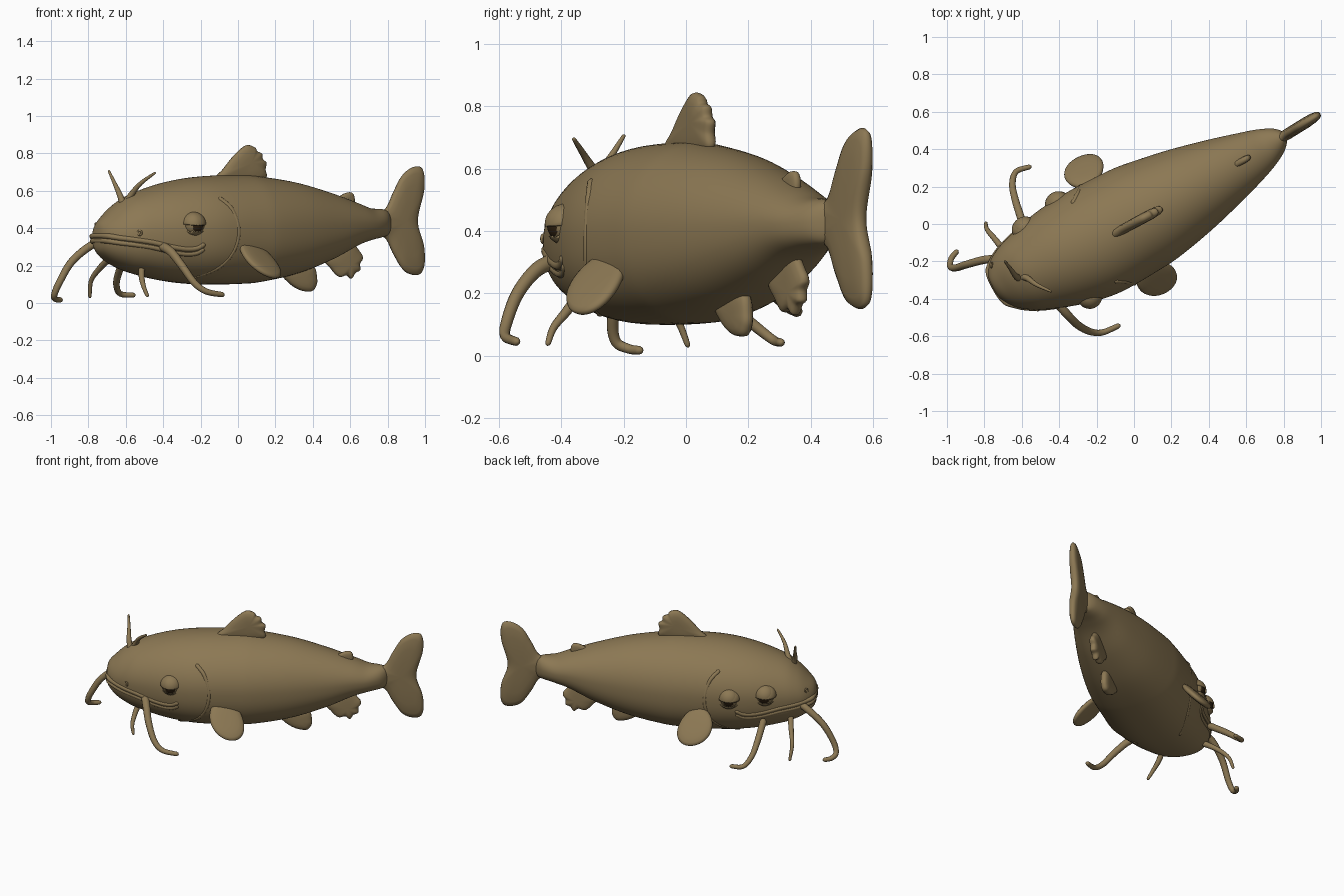
import bpy, bmesh, math
from mathutils import Vector

if "Cube" in bpy.data.objects:
    bpy.data.objects.remove(bpy.data.objects["Cube"])

def material(name, col):
    m = bpy.data.materials.new(name)
    m.diffuse_color = (*col, 1)
    m.use_nodes = True
    m.node_tree.nodes["Principled BSDF"].inputs["Base Color"].default_value = m.diffuse_color
    return m

BROWN = material("olive brown", (0.262, 0.188, 0.088))
DARK = material("dark brown", (0.03, 0.016, 0.006))
T = Vector((0.877, 0.48, 0))     # along the fish, towards the tail
N = Vector((-0.48, 0.877, 0))    # across the fish, towards its far side
Z = Vector((0, 0, 1))
BELLY = 2.4                      # roundness of the fuller lower half

def smooth_path(pts, n=8, closed=False):
    """Catmull-Rom samples through points of any dimension."""
    k, out = len(pts), []
    get = lambda i: pts[i % k] if closed else pts[max(0, min(k - 1, i))]
    for i in range(k if closed else k - 1):
        a, b, c, d = get(i - 1), get(i), get(i + 1), get(i + 2)
        for j in range(n):
            t = j / n
            out.append(tuple(0.5 * (2 * q + (r - p) * t + (2 * p - 5 * q + 4 * r - s) * t * t
                             + (3 * q - p - 3 * r + s) * t ** 3) for p, q, r, s in zip(a, b, c, d)))
    return out if closed else out + [tuple(pts[-1])]

def finish(name, bm):
    bmesh.ops.recalc_face_normals(bm, faces=bm.faces)
    for f in bm.faces:
        f.smooth = True
    me = bpy.data.meshes.new(name)
    bm.to_mesh(me)
    bm.free()
    me.materials.append(BROWN)
    me.materials.append(DARK)
    ob = bpy.data.objects.new(name, me)
    bpy.context.collection.objects.link(ob)
    return ob

def skin(bm, rings):
    """Bridge equal closed rings of points and cap both ends."""
    vs = [[bm.verts.new(p) for p in r] for r in rings]
    n = len(vs[0])
    for a, b in zip(vs, vs[1:]):
        for i in range(n):
            bm.faces.new((a[i], a[(i + 1) % n], b[(i + 1) % n], b[i]))
    bm.faces.new(vs[0])
    bm.faces.new(vs[-1][::-1])

def tube(name, pts, r0, r1, n=8):
    path = [Vector(p) for p in smooth_path(pts, n)]
    rings, up = [], None
    m = len(path)
    # rounded extra rings close the ends
    for i, p in enumerate(path):
        d = (path[min(m - 1, i + 1)] - path[max(0, i - 1)]).normalized()
        up = d.orthogonal() if up is None else up - d * up.dot(d)
        up.normalize()
        side, r = d.cross(up), r0 + (r1 - r0) * i / (m - 1)
        ring = lambda q, k: [q + k * (up * math.cos(a) + side * math.sin(a))
                             for a in (j * math.tau / 12 for j in range(12))]
        if i == 0:
            rings += [ring(p - d * r, r * 0.2), ring(p - d * r * 0.6, r * 0.75)]
        rings.append(ring(p, r))
        if i == m - 1:
            rings += [ring(p + d * r * 0.6, r * 0.75), ring(p + d * r, r * 0.2)]
    bm = bmesh.new()
    skin(bm, rings)
    return finish(name, bm)

def pillow(name, pts, normal, thick):
    """Fin: outline filled as a lens that thins towards its rim."""
    pts = [Vector(p) for p in pts]
    c = sum(pts, Vector()) / len(pts)
    prof = [(0.03, 1), (0.35, 1), (0.65, 0.9), (0.87, 0.7), (0.97, 0.42), (1, 0)]
    prof = prof + [(r, -h) for r, h in prof[-2::-1]]
    bm = bmesh.new()
    skin(bm, [[c + (p - c) * r + normal * thick * 0.5 * h for p in pts] for r, h in prof])
    return finish(name, bm)

# Body stations: centre x, centre y, half width, bottom, top
STATIONS = smooth_path([
    (-.754, -.344, .015, .335, .365), (-.744, -.339, .075, .28, .425), (-.70, -.32, .14, .232, .478),
    (-.64, -.295, .185, .193, .535), (-.56, -.26, .222, .16, .585), (-.40, -.185, .275, .12, .642),
    (-.22, -.10, .303, .10, .675), (0, .02, .298, .102, .685), (.12, .083, .283, .115, .675),
    (.30, .182, .243, .158, .645), (.48, .282, .19, .23, .592), (.62, .36, .142, .305, .54),
    (.70, .407, .11, .335, .508), (.76, .443, .077, .35, .503), (.79, .462, .05, .36, .495), (.81, .475, .02, .38, .475)], 6)

def station(x):
    for a, b in zip(STATIONS, STATIONS[1:]):
        if x <= b[0]:
            k = max(0, (x - a[0]) / (b[0] - a[0]))
            return [p + (q - p) * k for p, q in zip(a, b)]
    return STATIONS[-1]

def centre_y(x):
    return station(x)[1] if x < 0.74 else 0.431 + (x - 0.74) * 0.62

def girth(s):
    """Share of the half width at relative height s, -1 bottom to 1 top."""
    e = BELLY if s < 0 else 2
    return max(0, 1 - abs(s) ** e) ** (1 / e)

def surf(x, z, side, out=0.0):
    """Point on the skin at a station, a height and a side (+1 far, -1 near)."""
    cx, cy, w, lo, hi = station(x)
    s = max(-1, min(1, (z - (lo + hi) / 2) / ((hi - lo) / 2)))
    return Vector((cx, cy, 0)) + N * side * (w * girth(s) + out) + Z * z

bm = bmesh.new()
skin(bm, [[Vector((x, y, (lo + hi) / 2)) + N * w * math.copysign(girth(math.sin(a)), math.cos(a))
           + Z * (hi - lo) / 2 * math.sin(a)
           for a in (i * math.tau / 80 for i in range(80))] for x, y, w, lo, hi in STATIONS])
finish("body", bm)

# Lips: two ridges with a crease between them
MOUTH = [(-.32, .298), (-.35, .28), (-.40, .276), (-.47, .288), (-.56, .312), (-.64, .326), (-.70, .336), (-.74, .345)]
for name, dz, r, sink in (("upper_lip", 0.013, 0.015, -.008), ("lower_lip", -0.013, 0.014, -.009)):
    pts = [surf(x, z + dz, s, sink) for s, row in ((-1, MOUTH), (1, MOUTH[::-1])) for x, z in row]
    tube(name, pts, r, r, 5)

# Gill cover edges on both sides
for side, name in ((-1, "near_gill_edge"), (1, "far_gill_edge")):
    tube(name, [surf(x, z, side, -0.009) for x, z in
                ((-.21, .555), (-.165, .50), (-.14, .39), (-.16, .28), (-.22, .19), (-.32, .135))], 0.014, 0.011)

# Eyes: ball with a dark pupil, heavy upper lid and thin lower lid
def eye(name, x, z, side, r=0.06):
    out = N * side
    c = surf(x, z, side, -0.03)
    across = Z.cross(out)
    def place(b):
        for v in b.verts:
            q = v.co.copy()
            v.co = c + across * q.x + Z * q.y + out * q.z
    b = bmesh.new()
    bmesh.ops.create_uvsphere(b, u_segments=32, v_segments=32, radius=r)
    for f in b.faces:
        p = f.calc_center_median()
        if math.hypot(p.x, p.y + r * 0.2) < r * 0.5 and p.z > 0:
            f.material_index = 1
    place(b)
    finish(name, b)
    for part, k, test in (("upper_lid", 1.12, lambda p: p.y > 0),
                          ("lower_lid", 1.1, lambda p: p.y < -r * 0.62)):
        b = bmesh.new()
        bmesh.ops.create_uvsphere(b, u_segments=32, v_segments=32, radius=r * k)
        bmesh.ops.delete(b, geom=[f for f in b.faces if not test(f.calc_center_median())], context='FACES')
        place(b)
        bmesh.ops.solidify(b, geom=b.faces[:], thickness=0.006)
        finish(name + "_" + part, b)

eye("near_eye", -.358, .42, -1)
eye("far_front_eye", -.475, .412, 1)
eye("far_rear_eye", -.275, .395, 1)

# Nostrils
for i, (x, z, side) in enumerate(((-.62, .375, -1), (-.705, .415, 1))):
    c = surf(x, z, side)
    d = (N * side * 0.6 - T * 0.8)
    a = d.cross(Z).normalized()
    ring = [c + (a * math.cos(t) + Z * math.sin(t)) * 0.012 for t in (j * math.tau / 10 for j in range(11))]
    tube("nostril_%d" % i, ring, 0.005, 0.005, 2)

# Barbels: whiskers, chin barbels and nasal barbels
tube("far_whisker", [(-.70, -.19, .34), (-.79, -.19, .305), (-.89, -.215, .22), (-.955, -.235, .11),
                     (-.982, -.225, .045), (-.977, -.185, .022), (-.95, -.15, .017)], .024, .014)
tube("near_whisker", [(-.42, -.41, .31), (-.36, -.48, .275), (-.30, -.54, .20), (-.235, -.575, .11),
                      (-.17, -.58, .062), (-.085, -.545, .045)], .026, .014)
tube("chin_barbel_near", [(-.515, -.34, .20), (-.515, -.385, .14), (-.505, -.425, .09), (-.485, -.443, .04)], .019, .009)
tube("chin_barbel_front", [(-.69, -.15, .235), (-.74, -.085, .185), (-.785, -.03, .12), (-.792, .005, .035)], .019, .009)
tube("chin_barbel_far", [(-.60, .02, .25), (-.635, .13, .17), (-.65, .215, .10), (-.63, .28, .05),
                         (-.56, .305, .042)], .022, .013)
tube("nasal_barbel_front", [(-.615, -.29, .53), (-.635, -.275, .585), (-.66, -.24, .64), (-.69, -.20, .705)], .02, .006)
tube("nasal_barbel_near", [(-.60, -.28, .53), (-.57, -.29, .58), (-.52, -.325, .64), (-.445, -.36, .695)], .022, .006)

# Fins standing on the centreline: thickness, sideways shift, outline in x and z
FINS = {
    "dorsal_fin": (.055, -.015, [(-.13, .65), (-.08, .715), (-.02, .79), (.04, .842), (.085, .835), (.10, .812),
                                 (.125, .80), (.13, .77), (.15, .75), (.145, .715), (.14, .66), (0, .63)]),
    "adipose_fin": (.035, 0, [(.49, .53), (.55, .575), (.59, .592), (.615, .583), (.622, .54), (.60, .49)]),
    "anal_fin": (.05, 0, [(.46, .25), (.50, .18), (.54, .14), (.58, .148), (.605, .13), (.625, .16), (.65, .175),
                          (.65, .21), (.665, .24), (.65, .275), (.58, .34)]),
    "pelvic_fin": (.055, -.045, [(.23, .17), (.27, .11), (.33, .07), (.39, .062), (.415, .09), (.42, .13), (.40, .2), (.31, .22)]),
    "tail_fin": (.06, 0, [(.72, .47), (.79, .507), (.835, .60), (.88, .685), (.94, .728), (.987, .715), (.993, .61),
                          (.958, .44), (.992, .30), (.993, .19), (.96, .15), (.89, .17), (.835, .255), (.79, .343), (.72, .38)]),
}
for name, (thick, shift, outline) in FINS.items():
    pillow(name, [(x, centre_y(x) + shift, z) for x, z in smooth_path(outline, 8, True)], N, thick)

# Pectoral fins: ellipses spread outwards, back and down
for name, c, down, back in (
        ("near_pectoral_fin", (.115, -.285, .237), (.058, -.077, -.097), (.092, .055, -.03)),
        ("far_pectoral_fin", (-.265, .28, .225), (-.03, .075, -.095), (.10, .045, -.02))):
    c, down, back = Vector(c), Vector(down), Vector(back)
    pts = [c + down * math.cos(a) + back * math.sin(a) * (1 + 0.12 * math.cos(a))
           for a in (i * math.tau / 64 for i in range(64))]
    pillow(name, pts, down.cross(back).normalized(), 0.045)
